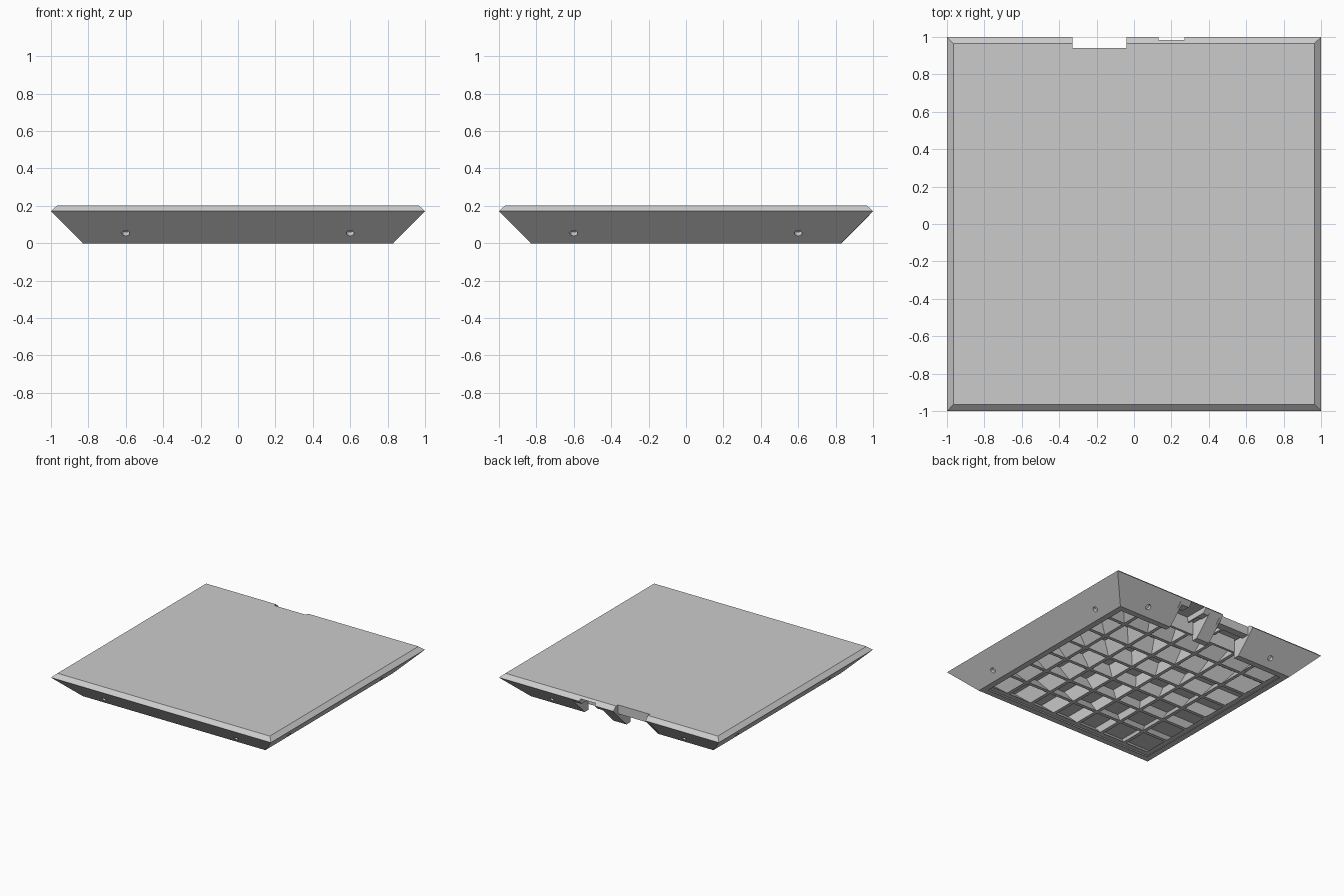
import bpy, bmesh, math
from mathutils import Matrix, Vector

if "Cube" in bpy.data.objects:
    bpy.data.objects.remove(bpy.data.objects["Cube"])

grey = bpy.data.materials.new("plain grey")
grey.use_nodes = True
grey.diffuse_color = (0.6, 0.6, 0.6, 1)
grey.node_tree.nodes["Principled BSDF"].inputs["Base Color"].default_value = grey.diffuse_color


def finish(name, bm):
    bmesh.ops.recalc_face_normals(bm, faces=bm.faces)
    mesh = bpy.data.meshes.new(name)
    bm.to_mesh(mesh)
    bm.free()
    mesh.materials.append(grey)
    ob = bpy.data.objects.new(name, mesh)
    bpy.context.collection.objects.link(ob)
    return ob


def box(name, xs, ys, zs):
    bm = bmesh.new()
    size = Vector((xs[1] - xs[0], ys[1] - ys[0], zs[1] - zs[0]))
    mid = Vector((sum(xs), sum(ys), sum(zs))) / 2
    bmesh.ops.create_cube(bm, size=1, matrix=Matrix.Translation(mid) @ Matrix.Diagonal(size).to_4x4())
    return finish(name, bm)


def add_loft(bm, sections, closed=False):
    """Join square sections (centre x, centre y, half width, z)."""
    loops = [[bm.verts.new((x + sx * r, y + sy * r, z))
              for sx, sy in ((-1, -1), (1, -1), (1, 1), (-1, 1))] for x, y, r, z in sections]
    for a, b in zip(loops, loops[1:]):
        for i in range(4):
            j = (i + 1) % 4
            bm.faces.new((a[i], a[j], b[j], b[i]))
    bm.faces.new(loops[0])
    bm.faces.new(loops[-1])


def gusset(name, x0, x1):
    """Upright plate whose outer edge follows the sloping back wall."""
    bm = bmesh.new()
    profile = ((0.78, 0.0), (0.83, 0.0), (0.98, 0.15), (0.78, 0.15))
    face = bm.faces.new([bm.verts.new((x0, y, z)) for y, z in profile])
    new = bmesh.ops.extrude_face_region(bm, geom=[face])["geom"]
    bmesh.ops.translate(bm, vec=(x1 - x0, 0, 0),
                        verts=[v for v in new if isinstance(v, bmesh.types.BMVert)])
    finish(name, bm)


def cut(target, cutter):
    cutter.hide_render = True
    mod = target.modifiers.new("cut", 'BOOLEAN')
    mod.operation, mod.solver, mod.object = 'DIFFERENCE', 'EXACT', cutter
    bpy.context.view_layer.objects.active = target
    bpy.ops.object.modifier_apply(modifier=mod.name)
    bpy.data.objects.remove(cutter)


# Shell: lofted from the inner ceiling, round the lip and rim, to the top
TOP, RIM_Z, CEILING = 0.203, 0.172, 0.165
bm = bmesh.new()
add_loft(bm, [(0, 0, r, z) for r, z in
              ((0.945, CEILING), (0.78, 0), (0.83, 0), (1, RIM_Z), (0.965, TOP))])
shell = finish("tray_shell", bm)

# Screw holes drilled square to each sloping wall
bm = bmesh.new()
for side in range(4):
    for x in (-0.6, 0.6):
        place = (Matrix.Rotation(side * math.pi / 2, 4, 'Z')
                 @ Matrix.Translation((x, -0.885, 0.053))
                 @ Matrix.Rotation(math.radians(-45), 4, 'X'))
        bmesh.ops.create_cone(bm, cap_ends=True, segments=12, radius1=0.021, radius2=0.021,
                              depth=0.12, matrix=place)
cut(shell, finish("hole_cutter", bm))

# Lattice of light wells that fan out from the opening to the top plate
CELLS, LOW = 7, 0.05
bm = bmesh.new()
add_loft(bm, [(0, 0, 0.84, LOW), (0, 0, 0.95, CEILING + 0.003)])
lattice = finish("lattice", bm)
bm = bmesh.new()
pitch_low, pitch_high = 1.6 / CELLS, 1.86 / CELLS
for i in range(CELLS):
    for j in range(CELLS):
        u, v = i - (CELLS - 1) / 2, j - (CELLS - 1) / 2
        add_loft(bm, [(u * pitch_low, v * pitch_low, pitch_low / 2 - 0.014, LOW - 0.002),
                      (u * pitch_high, v * pitch_high, pitch_high / 2 - 0.008, CEILING + 0.005)])
cut(lattice, finish("well_cutter", bm))

# Cable openings in the back wall, clearing the lattice too
for xs, ys, zs in (((0.13, 0.27), (0.78, 1.1), (-0.1, 0.186)),
                   ((0.08, 0.34), (0.78, 0.965), (-0.1, 0.14)),
                   ((-0.33, -0.04), (0.94, 1.1), (-0.1, 0.3)),
                   ((-0.33, -0.04), (0.78, 1.1), (-0.1, 0.13))):
    for part in (shell, lattice):
        cut(part, box("opening_cutter", xs, ys, zs))

# Housings behind the openings
for name, x0, x1 in (("small_port", 0.08, 0.34), ("large_port", -0.33, -0.04)):
    box(name + "_back", (x0, x1), (0.765, 0.785), (LOW, CEILING))
    gusset(name + "_right_side", x0 - 0.02, x0)
    gusset(name + "_left_side", x1, x1 + 0.02)
